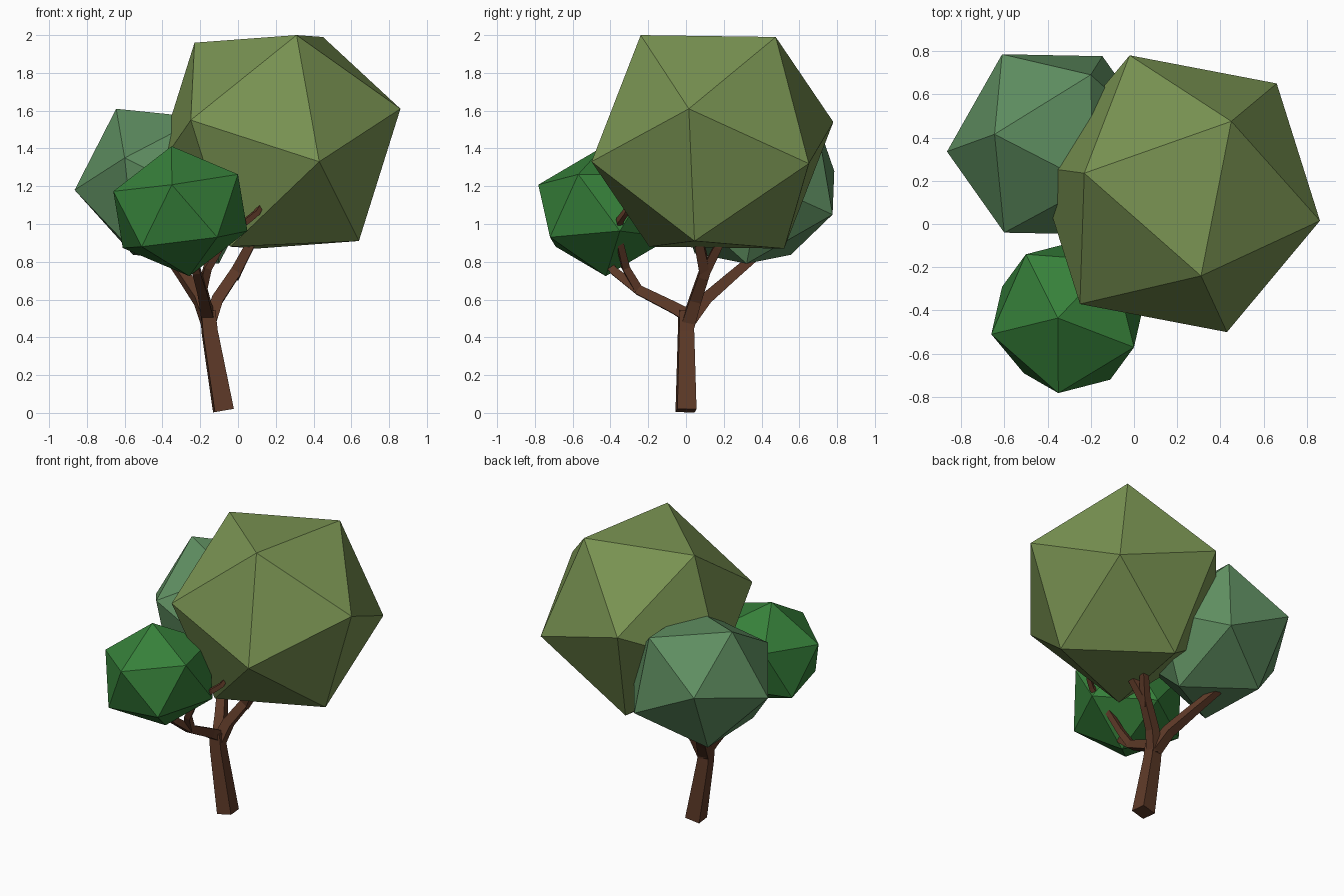
import bpy, bmesh, math
from mathutils import Vector


def material(name, rgb):
    m = bpy.data.materials.new(name)
    m.diffuse_color = (*rgb, 1)
    return m


def add_object(name, bm, mat):
    bmesh.ops.recalc_face_normals(bm, faces=bm.faces)
    me = bpy.data.meshes.new(name)
    bm.to_mesh(me)
    bm.free()
    me.materials.append(mat)
    ob = bpy.data.objects.new(name, me)
    bpy.context.collection.objects.link(ob)
    return ob


def crown(name, centre, axes, mat):
    """Tilted icosahedron: hull of six half-axes mirrored through the centre."""
    bm = bmesh.new()
    c = Vector(centre)
    for a in axes:
        for s in (1, -1):
            bm.verts.new(c + s * Vector(a))
    bmesh.ops.convex_hull(bm, input=bm.verts)
    add_object(name, bm, mat)


def limb(name, path, mat):
    """Square tapered tube along (x, y, z, half_diagonal) points."""
    bm = bmesh.new()
    pts = [Vector(p[:3]) for p in path]
    rings = []
    side = None
    for i, p in enumerate(pts):
        d = (pts[min(i + 1, len(pts) - 1)] - pts[max(i - 1, 0)]).normalized()
        if side is None:
            side = Vector((math.cos(0.1), math.sin(0.1), 0))
        side = (side - d * side.dot(d)).normalized()
        up = d.cross(side)
        r = path[i][3]
        rings.append([bm.verts.new(p + r * (math.cos(t) * side + math.sin(t) * up))
                      for t in (math.pi / 4 + k * math.pi / 2 for k in range(4))])
    for a, b in zip(rings, rings[1:]):
        for k in range(4):
            bm.faces.new((a[k], a[(k + 1) % 4], b[(k + 1) % 4], b[k]))
    bm.faces.new(rings[0])
    bm.faces.new(rings[-1])
    add_object(name, bm, mat)


bark = material("bark", (0.112, 0.042, 0.021))
olive = material("olive_leaves", (0.19, 0.29, 0.084))
green = material("green_leaves", (0.037, 0.216, 0.042))
pale = material("pale_leaves", (0.115, 0.274, 0.12))

# Foliage masses
crown("large_crown", (0.205, 0.14, 1.435),
      [(0.105, -0.38, 0.565), (0.245, 0.335, 0.555), (-0.435, 0.095, 0.525),
       (0.655, -0.125, 0.175), (0.225, -0.64, -0.105), (-0.455, -0.51, 0.115)], olive)
crown("front_crown", (-0.305, -0.43, 1.068),
      [(-0.047, -0.005, 0.344), (-0.045, -0.352, 0.14), (0.305, -0.14, 0.195),
       (-0.355, -0.08, 0.105), (-0.195, 0.29, 0.138), (0.205, 0.26, 0.188)], green)
crown("back_crown", (-0.373, 0.368, 1.2),
      [(-0.272, 0.047, 0.41), (-0.227, -0.408, 0.15), (-0.492, -0.033, -0.02),
       (-0.237, 0.417, 0.08), (0.173, 0.322, 0.355), (0.183, -0.187, 0.363)], pale)

# Trunk and branches
limb("trunk", [(-0.077, 0, 0.012, 0.072), (-0.15, 0, 0.43, 0.056),
               (-0.16, 0, 0.54, 0.052)], bark)
limb("right_branch", [(-0.155, 0.01, 0.47, 0.05), (-0.11, 0.05, 0.6, 0.044),
                      (-0.01, 0.1, 0.75, 0.04), (0.07, 0.07, 0.9, 0.034),
                      (0.13, 0.06, 1.05, 0.026)], bark)
limb("right_fork", [(-0.02, 0.09, 0.72, 0.036), (0.06, 0.17, 0.88, 0.03),
                    (0.1, 0.22, 1.0, 0.022)], bark)
limb("back_branch", [(-0.155, 0.01, 0.48, 0.05), (-0.2, 0.1, 0.6, 0.045),
                     (-0.29, 0.25, 0.73, 0.038), (-0.37, 0.38, 0.84, 0.032)], bark)
limb("front_branch", [(-0.16, 0.02, 0.51, 0.05), (-0.17, -0.06, 0.555, 0.043),
                      (-0.19, -0.25, 0.65, 0.036), (-0.22, -0.38, 0.75, 0.03),
                      (-0.25, -0.45, 0.84, 0.025)], bark)
limb("front_twig", [(-0.19, -0.25, 0.65, 0.032), (-0.16, -0.32, 0.77, 0.028),
                    (-0.06, -0.36, 0.94, 0.024), (0.05, -0.35, 1.02, 0.022),
                    (0.1, -0.32, 1.06, 0.02), (0.125, -0.3, 1.105, 0.015)], bark)
